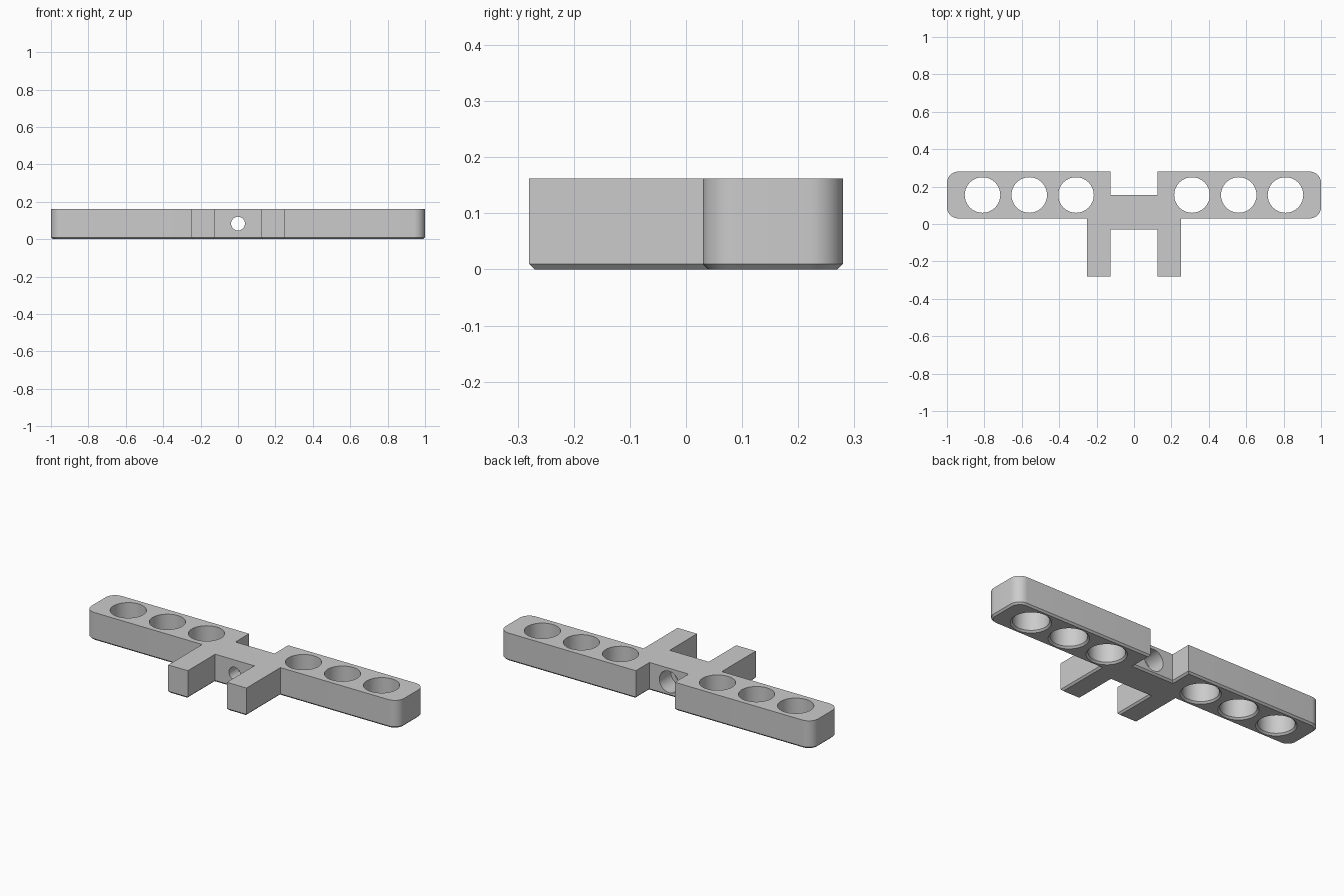
import bpy, bmesh
from math import pi, sin, cos
from mathutils import Matrix

HEIGHT = 0.162
CHAMFER = 0.01
cube = bpy.data.objects.get("Cube")
if cube:
    bpy.data.objects.remove(cube, do_unlink=True)

grey = bpy.data.materials.new("light grey")
grey.use_nodes = True
colour = (0.6, 0.6, 0.6, 1)
grey.diffuse_color = colour
grey.node_tree.nodes["Principled BSDF"].inputs["Base Color"].default_value = colour


def add_object(name, bm):
    bmesh.ops.recalc_face_normals(bm, faces=bm.faces)
    mesh = bpy.data.meshes.new(name)
    bm.to_mesh(mesh)
    bm.free()
    mesh.materials.append(grey)
    obj = bpy.data.objects.new(name, mesh)
    bpy.context.collection.objects.link(obj)
    return obj


def lathe_cutter(name, profile, matrix, sides=48):
    """Closed solid turned from (radius, height) pairs, bottom to top."""
    bm = bmesh.new()
    rings = [[bm.verts.new((r * cos(2 * pi * i / sides), r * sin(2 * pi * i / sides), z))
              for i in range(sides)] for r, z in profile]
    for low, high in zip(rings, rings[1:]):
        for i in range(sides):
            j = (i + 1) % sides
            bm.faces.new((low[i], low[j], high[j], high[i]))
    bm.faces.new(rings[0])
    bm.faces.new(rings[-1])
    bm.transform(matrix)
    cutter = add_object(name, bm)
    cutter.hide_render = True
    return cutter


def rounded(cx, cy, radius, start, steps=10):
    return [(cx + radius * cos(start + pi / 2 * i / steps),
             cy + radius * sin(start + pi / 2 * i / steps)) for i in range(steps + 1)]


# Half outline: bridge, front prong, rounded arm end and rear notch
half = [(0.125, -0.03), (0.125, -0.28), (0.25, -0.28), (0.25, 0.03)]
half += rounded(0.94, 0.09, 0.06, -pi / 2) + rounded(0.94, 0.22, 0.06, 0)
half += [(0.125, 0.28), (0.125, 0.155)]
outline = half + [(-x, y) for x, y in reversed(half)]

# Body extruded upward, with its bottom rim chamfered
bm = bmesh.new()
base = bm.faces.new([bm.verts.new((x, y, 0)) for x, y in outline])
up = bmesh.ops.extrude_face_region(bm, geom=[base], use_keep_orig=True)
bmesh.ops.translate(bm, vec=(0, 0, HEIGHT),
                    verts=[v for v in up["geom"] if isinstance(v, bmesh.types.BMVert)])
bmesh.ops.recalc_face_normals(bm, faces=bm.faces)
rim = [e for e in bm.edges if all(v.co.z < 0.001 for v in e.verts)]
bmesh.ops.bevel(bm, geom=rim, offset=CHAMFER, segments=1, affect='EDGES')
body = add_object("bracket_body", bm)

# Six round holes, flared at the bottom
RADIUS = 0.095
flared = [(RADIUS + 2 * CHAMFER, -CHAMFER), (RADIUS, CHAMFER), (RADIUS, HEIGHT + 0.05)]
cutters = [lathe_cutter("arm_hole_cutter", flared, Matrix.Translation((side * x, 0.155, 0)))
           for side in (-1, 1) for x in (0.31, 0.56, 0.81)]

# Stepped screw hole through the bridge, wider at the rear
stepped = [(0.037, -0.1), (0.037, 0.05), (0.062, 0.05), (0.062, 0.2)]
along_y = Matrix.Translation((0, 0, 0.083)) @ Matrix.Rotation(-pi / 2, 4, 'X')
cutters.append(lathe_cutter("screw_hole_cutter", stepped, along_y))

bpy.context.view_layer.objects.active = body
for cutter in cutters:
    mod = body.modifiers.new("hole", 'BOOLEAN')
    mod.operation = 'DIFFERENCE'
    mod.solver = 'EXACT'
    mod.object = cutter
    bpy.ops.object.modifier_apply(modifier=mod.name)
for cutter in cutters:
    bpy.data.objects.remove(cutter, do_unlink=True)

bpy.ops.object.select_all(action='DESELECT')
body.select_set(True)
bpy.ops.object.shade_smooth_by_angle(angle=pi / 6)
